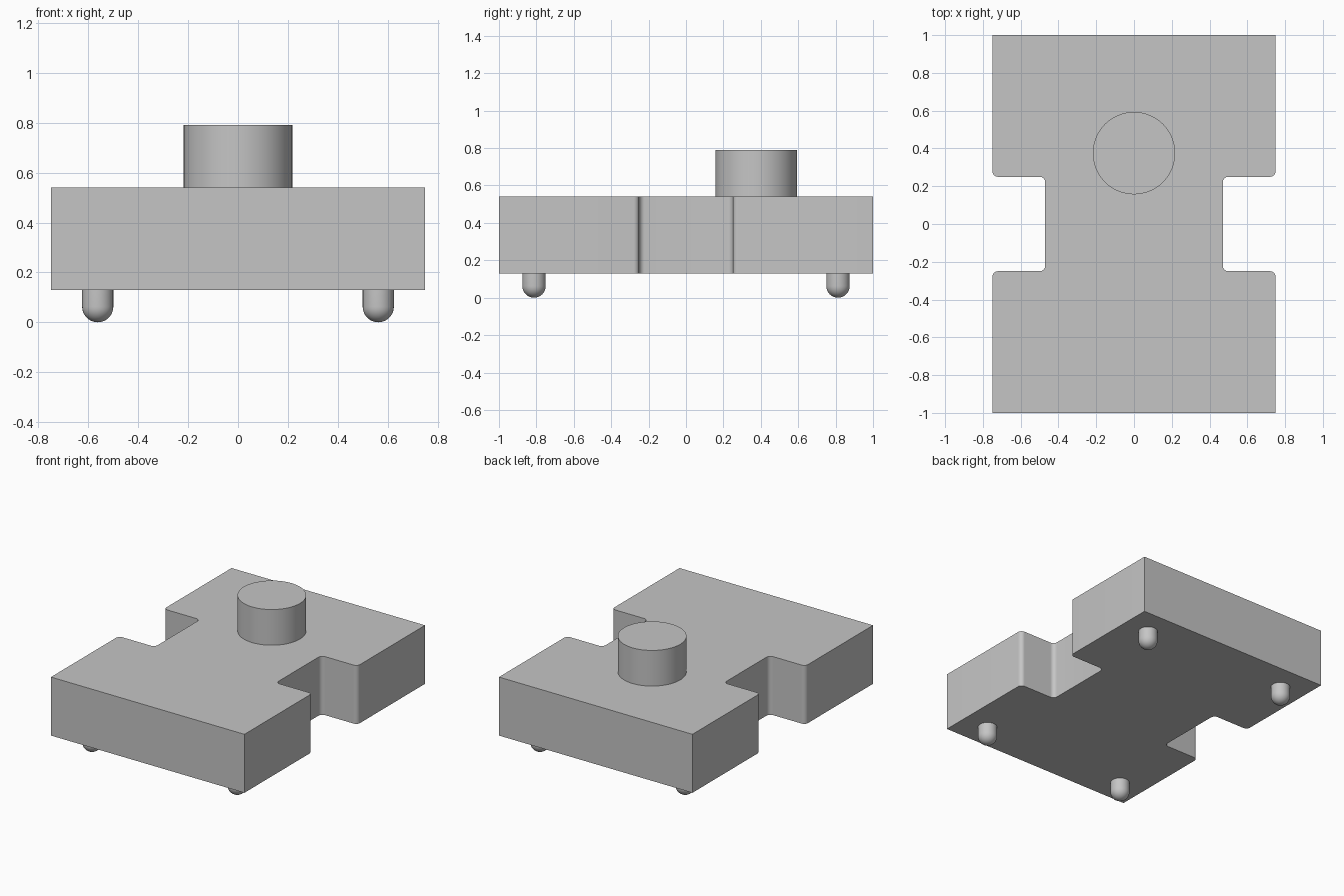
import bpy, bmesh
from math import sin, cos, pi, radians
from mathutils import Vector

cube = bpy.data.objects.get("Cube")
if cube:
    bpy.data.objects.remove(cube, do_unlink=True)

BASE_Z, TOP_Z = 0.13, 0.54
GREY = (0.56, 0.56, 0.56, 1)

mat = bpy.data.materials.new("plain grey")
mat.use_nodes = True
mat.diffuse_color = GREY
mat.node_tree.nodes["Principled BSDF"].inputs["Base Color"].default_value = GREY


def finish(bm, name):
    """Turn a bmesh into a smooth-shaded grey object with sharp edges."""
    bmesh.ops.recalc_face_normals(bm, faces=bm.faces)
    mesh = bpy.data.meshes.new(name)
    bm.to_mesh(mesh)
    bm.free()
    mesh.materials.append(mat)
    obj = bpy.data.objects.new(name, mesh)
    bpy.context.collection.objects.link(obj)
    bpy.ops.object.select_all(action="DESELECT")
    obj.select_set(True)
    bpy.context.view_layer.objects.active = obj
    bpy.ops.object.shade_smooth_by_angle(angle=radians(35))
    return obj


# Body: H-shaped outline with rounded side notches, extruded upward
half_w, half_l, waist, notch = 0.75, 1.0, 0.47, 0.25
right = [(half_w, -half_l), (half_w, -notch), (waist, -notch),
         (waist, notch), (half_w, notch), (half_w, half_l)]
outline = right + [(-x, y) for x, y in reversed(right)]
bm = bmesh.new()
bm.faces.new([bm.verts.new((x, y, BASE_Z)) for x, y in outline])
corners = [v for v in bm.verts if abs(v.co.y) < 0.5]
bmesh.ops.bevel(bm, geom=corners, offset=0.03, segments=8, profile=0.5,
                affect="VERTICES")
grown = bmesh.ops.extrude_face_region(bm, geom=bm.faces[:])["geom"]
bmesh.ops.translate(bm, vec=(0, 0, TOP_Z - BASE_Z),
                    verts=[g for g in grown if isinstance(g, bmesh.types.BMVert)])
finish(bm, "body")

# Round post on the top
bm = bmesh.new()
bmesh.ops.create_cone(bm, cap_ends=True, segments=64, radius1=0.218,
                      radius2=0.218, depth=0.25)
bmesh.ops.translate(bm, verts=bm.verts, vec=(0, 0.375, TOP_Z + 0.125))
finish(bm, "top_post")


# Feet: short pegs with domed ends, lathed around their own axis
def foot(name, x, y, r=0.0625, steps=10):
    bm = bmesh.new()
    angles = [pi / 2 * i / steps for i in range(steps + 1)]
    path = [(r * sin(a), r - r * cos(a)) for a in angles]
    path += [(r, BASE_Z), (0, BASE_Z)]
    verts = [bm.verts.new((x + px, y, z)) for px, z in path]
    edges = [bm.edges.new(pair) for pair in zip(verts, verts[1:])]
    bmesh.ops.spin(bm, geom=verts + edges, cent=(x, y, 0), axis=(0, 0, 1),
                   angle=2 * pi, steps=32)
    bmesh.ops.remove_doubles(bm, verts=bm.verts, dist=0.0001)
    finish(bm, name)


for end, sy in (("front", -1), ("back", 1)):
    for side, sx in (("left", 1), ("right", -1)):
        foot(f"{end}_{side}_foot", sx * 0.5625, sy * 0.8125)
